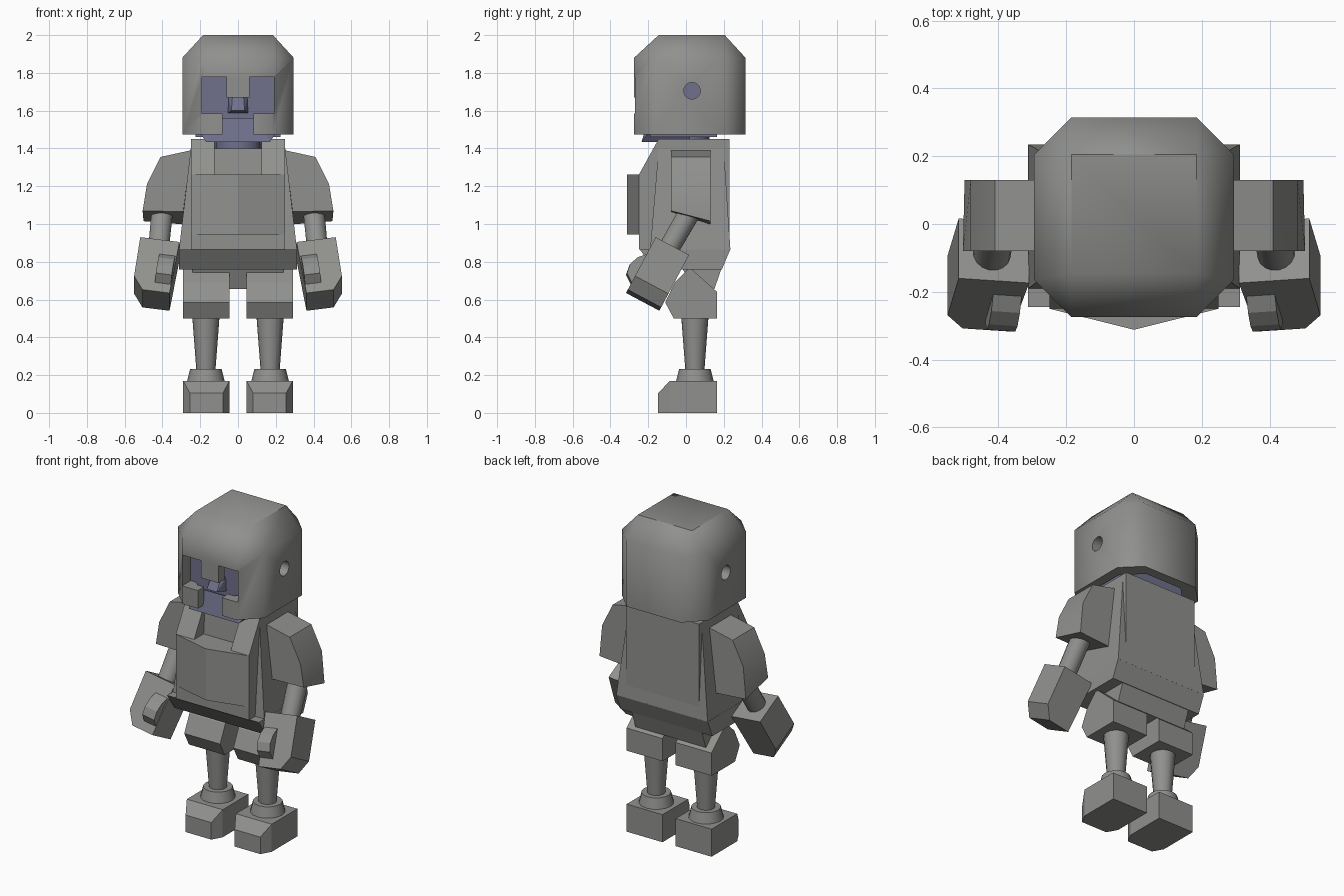
import bpy, bmesh, math
from mathutils import Matrix, Vector

if "Cube" in bpy.data.objects:
    bpy.data.objects.remove(bpy.data.objects["Cube"])


def material(name, rgb):
    m = bpy.data.materials.new(name)
    m.diffuse_color = (*rgb, 1)
    m.use_nodes = True
    m.node_tree.nodes["Principled BSDF"].inputs["Base Color"].default_value = m.diffuse_color
    return m


GREY = material("stone grey", (0.28, 0.28, 0.27))
SKIN = material("dusk violet", (0.16, 0.16, 0.26))


def smooth(ob, angle=46):
    bpy.ops.object.select_all(action='DESELECT')
    bpy.context.view_layer.objects.active = ob
    ob.select_set(True)
    bpy.ops.object.shade_smooth_by_angle(angle=math.radians(angle))


def hull(name, pts, mat=GREY, matrix=None):
    """Convex solid around a few points."""
    bm = bmesh.new()
    for p in pts:
        bm.verts.new(p)
    res = bmesh.ops.convex_hull(bm, input=bm.verts[:])
    junk = [v for v in res["geom_interior"] if isinstance(v, bmesh.types.BMVert)]
    bmesh.ops.delete(bm, geom=junk, context='VERTS')
    bmesh.ops.dissolve_limit(bm, angle_limit=0.01, verts=bm.verts[:], edges=bm.edges[:])
    bmesh.ops.recalc_face_normals(bm, faces=bm.faces[:])
    if matrix:
        bm.transform(matrix)
    me = bpy.data.meshes.new(name)
    bm.to_mesh(me)
    bm.free()
    me.materials.append(mat)
    ob = bpy.data.objects.new(name, me)
    bpy.context.collection.objects.link(ob)
    return ob


def box(name, x0, x1, y0, y1, z0, z1, mat=GREY):
    return hull(name, [(x, y, z) for x in (x0, x1) for y in (y0, y1) for z in (z0, z1)], mat)


def ring(name, a, b, ra, rb, mat=GREY, n=16):
    """Tapered cylinder between two points."""
    a, b = Vector(a), Vector(b)
    rot = (b - a).to_track_quat('Z', 'Y')
    pts = []
    for c, r in ((a, ra), (b, rb)):
        for i in range(n):
            t = 2 * math.pi * i / n
            pts.append(c + rot @ Vector((r * math.cos(t), r * math.sin(t), 0)))
    ob = hull(name, pts, mat)
    smooth(ob)
    return ob


def helmet_points(d, z0):
    """Eight-sided wall and square crown, shrunk by d."""
    X, Y0, Y1, c = 0.295 - d, -0.275 + d, 0.315 - d, 0.11
    oct8 = [(s * X, y) for s in (-1, 1) for y in (Y0 + c, Y1 - c)]
    oct8 += [(s * (X - c), y) for s in (-1, 1) for y in (Y0, Y1)]
    pts = [(x, y, z) for x, y in oct8 for z in (z0, 1.88 - d * 0.4)]
    return pts + [(s * (X - c), y, 2 - d) for s in (-1, 1) for y in (Y0 + c + 0.02, Y1 - c)]


# Helmet: hollow shell with face slots and ear holes
helmet = hull("helmet", helmet_points(0, 1.475))
cutters = [
    hull("helmet_hollow", helmet_points(0.06, 1.4)),
    box("right_eye_slot", 0.06, 0.19, -0.4, -0.1, 1.586, 1.777),
    box("left_eye_slot", -0.19, -0.06, -0.4, -0.1, 1.586, 1.777),
    box("nose_slot", -0.061, 0.061, -0.4, -0.1, 1.57, 1.67),
    box("chin_slot", -0.082, 0.082, -0.4, -0.1, 1.4, 1.587),
    ring("ear_holes", (-0.5, 0.032, 1.705), (0.5, 0.032, 1.705), 0.044, 0.044),
]
bpy.context.view_layer.objects.active = helmet
for c in cutters:
    c.hide_render = True
    m = helmet.modifiers.new(c.name, 'BOOLEAN')
    m.operation, m.solver, m.object = 'DIFFERENCE', 'EXACT', c
    bpy.ops.object.modifier_apply(modifier=m.name)
for c in cutters:
    bpy.data.objects.remove(c)
smooth(helmet)

# Head inside the helmet, with jaw, nose and neck
box("head", -0.225, 0.225, -0.19, 0.165, 1.46, 1.82, SKIN)
hull("jaw", [(s * x, y, z) for s in (-1, 1) for x, y, z in (
    (0.2, -0.2, 1.48), (0.17, -0.235, 1.435), (0.1, -0.2, 1.56),
    (0.17, 0.02, 1.435), (0.2, 0.02, 1.48))], SKIN)
hull("nose", [(s * x, y, z) for s in (-1, 1) for x, y, z in (
    (0.05, -0.185, 1.67), (0.03, -0.21, 1.67), (0.055, -0.185, 1.586),
    (0.035, -0.255, 1.6))], SKIN)
ring("neck", (0, 0, 1.3), (0, 0, 1.46), 0.125, 0.125, SKIN)
hull("bare_chest", [(s * x, y, z) for s in (-1, 1) for y in (-0.145, 0)
                    for x, z in ((0.125, 1.39), (0.045, 1.255))], SKIN)

# Torso: ridged chest, waist, upper back, flared sides
hull("chest", [(x, y, z) for z in (0.945, 1.262) for x, y in (
    (-0.25, -0.25), (0, -0.312), (0.25, -0.25), (0.25, 0.23), (-0.25, 0.23))])
box("waist", -0.25, 0.25, -0.25, 0.23, 0.865, 0.945)
box("upper_back", -0.25, 0.25, 0, 0.23, 1.26, 1.45)
box("collar", -0.125, 0.125, -0.135, 0, 1.26, 1.38)
hull("flared_sides", [(s * x, y, z) for s in (-1, 1) for x, y, z in (
    (0.25, -0.145, 1.4), (0.25, 0.2, 1.4), (0.312, -0.19, 0.865), (0.312, 0.235, 0.865))])

# Hips
hull("hips", [(s * 0.313, y, z) for s in (-1, 1) for y, z in (
    (-0.245, 0.866), (0.235, 0.866), (-0.17, 0.76), (0.19, 0.76))])
hull("seat_of_trousers", [(s * 0.24, y, z) for s in (-1, 1) for y, z in (
    (-0.02, 0.77), (0.19, 0.77), (0.03, 0.655), (0.15, 0.655))])

for s, side in ((-1, "left"), (1, "right")):
    # Shoulder strap
    hull(side + "_strap", [(s * x, y, z) for x in (0.125, 0.25) for y, z in (
        (-0.145, 1.45), (-0.25, 1.26), (0.01, 1.45), (0.01, 1.26))])

    # Sleeve with a slanted hem
    sleeve = [(s * x, y, z) for y in (-0.08, 0.13) for x, z in (
        (0.25, 1.39), (0.41, 1.355), (0.482, 1.21))]
    sleeve += [(s * 0.505, -0.08, 1.07), (s * 0.29, -0.08, 1.065),
               (s * 0.5, 0.13, 1.015), (s * 0.29, 0.13, 0.998)]
    smooth(hull(side + "_sleeve", sleeve))

    # Forearm, hand and thumb
    ring(side + "_forearm", (s * 0.4, 0.03, 1.08), (s * 0.425, -0.12, 0.82), 0.058, 0.055)
    pose = (Matrix.Translation((s * 0.435, -0.151, 0.735))
            @ Matrix.Rotation(math.radians(-28), 4, 'X')
            @ Matrix.Rotation(math.radians(-8 * s), 4, 'Y'))
    hull(side + "_hand", [(s * x, y, z) for y in (-0.1, 0.1) for x, z in (
        (-0.105, 0.155), (0.105, 0.155), (0.105, -0.08), (0.05, -0.155), (-0.095, -0.155))],
        GREY, pose)
    hull(side + "_thumb", [(s * x, y, z) for x in (-0.095, -0.01) for y, z in (
        (-0.09, 0.08), (-0.135, 0.03), (-0.153, -0.02), (-0.145, -0.07), (-0.09, -0.11))],
        GREY, pose)

    # Trouser leg, shin, ankle cuff
    hull(side + "_trouser_leg", [(s * x, y, z) for x in (0.045, 0.29) for y, z in (
        (-0.065, 0.5), (0.165, 0.5), (0.165, 0.64), (0.02, 0.77), (-0.06, 0.69),
        (-0.11, 0.585))])
    ring(side + "_shin", (s * 0.17, 0.047, 0.22), (s * 0.17, 0.047, 0.52), 0.05, 0.073)
    ring(side + "_ankle_cuff", (s * 0.17, 0.047, 0.165), (s * 0.17, 0.047, 0.233), 0.1, 0.083)

    # Boot with cut front corners and sloping toe
    boot = [(s * x, y, z) for x in (0.045, 0.29) for y in (-0.085, 0.165) for z in (0, 0.17)]
    boot += [(s * x, -0.147, z) for x in (0.08, 0.255) for z in (0, 0.105)]
    hull(side + "_boot", boot)
